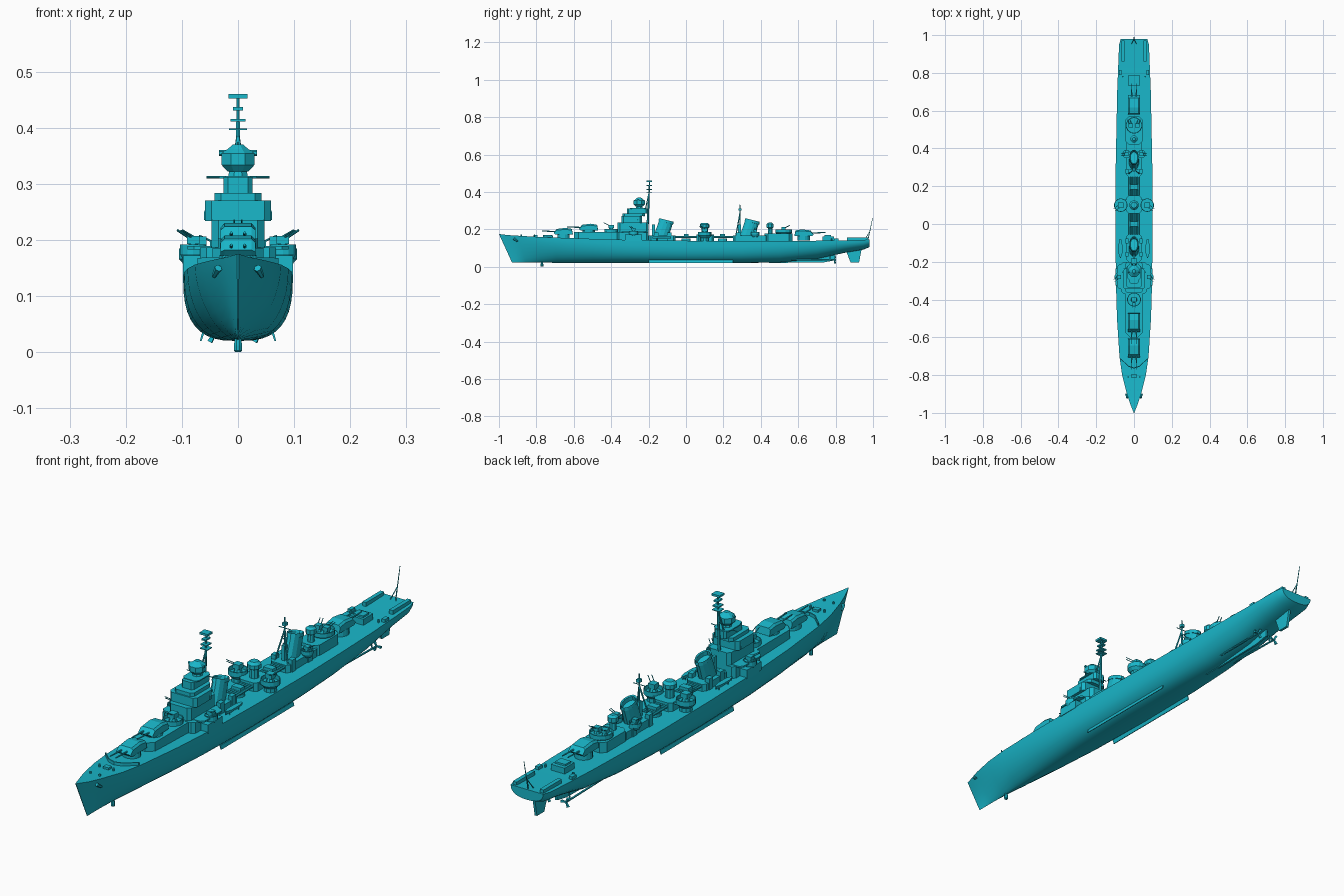
import bpy, math
from mathutils import Vector

if "Cube" in bpy.data.objects:
    bpy.data.objects.remove(bpy.data.objects["Cube"])

paint = bpy.data.materials.new("teal_paint")
paint.diffuse_color = (0.01, 0.48, 0.6, 1)
paint.use_nodes = True
paint.node_tree.nodes["Principled BSDF"].inputs["Base Color"].default_value = paint.diffuse_color


def loft(name, rings, closed=True):
    """Skin a list of equal-length rings and cap both ends."""
    n = len(rings[0])
    verts = [tuple(p) for r in rings for p in r]
    faces = [(i * n + j, i * n + (j + 1) % n, (i + 1) * n + (j + 1) % n, (i + 1) * n + j)
             for i in range(len(rings) - 1) for j in range(n)]
    if closed:
        faces += [tuple(range(n))[::-1], tuple(range((len(rings) - 1) * n, len(rings) * n))]
    me = bpy.data.meshes.new(name)
    me.from_pydata(verts, [], faces)
    me.materials.append(paint)
    ob = bpy.data.objects.new(name, me)
    bpy.context.collection.objects.link(ob)
    bpy.context.view_layer.objects.active = ob
    for o in bpy.context.selected_objects:
        o.select_set(False)
    ob.select_set(True)
    bpy.ops.object.mode_set(mode='EDIT')
    bpy.ops.mesh.select_all(action='SELECT')
    bpy.ops.mesh.normals_make_consistent(inside=False)
    bpy.ops.object.mode_set(mode='OBJECT')
    return ob


def prism(name, pts, z0, z1):
    return loft(name, [[(x, y, z) for x, y in pts] for z in (z0, z1)])


def box(name, x0, x1, y0, y1, z0, z1):
    return prism(name, [(x0, y0), (x1, y0), (x1, y1), (x0, y1)], z0, z1)


def house(name, hw, y0, y1, z0, z1, c=0.012):
    """Deckhouse with chamfered plan corners."""
    return prism(name, [(-hw + c, y0), (hw - c, y0), (hw, y0 + c), (hw, y1 - c),
                        (hw - c, y1), (-hw + c, y1), (-hw, y1 - c), (-hw, y0 + c)], z0, z1)


def circle(x, y, z, r, n=12, ry=None):
    return [(x + r * math.cos(2 * math.pi * (k + .5) / n),
             y + (ry or r) * math.sin(2 * math.pi * (k + .5) / n), z) for k in range(n)]


def turn(name, x, y, prof, n=12):
    """Lathe a (radius, z) profile about a vertical axis."""
    return loft(name, [circle(x, y, z, r, n) for r, z in prof])


def rod(name, p, q, r, r2=None, n=6):
    p, q = Vector(p), Vector(q)
    rot = (q - p).to_track_quat('Z', 'Y')
    return loft(name, [[c + rot @ Vector(v) for v in circle(0, 0, 0, s, n)]
                       for c, s in ((p, r), (q, r2 or r))])


def side_profile(name, pts, x0, x1):
    return loft(name, [[(x, y, z) for y, z in pts] for x in (x0, x1)])


# Hull: y, half width, deck z, keel z, section fullness, stem rake
stations = [(-1, .0015, .175, .022, 1.5, .07), (-.95, .021, .169, .022, 1.3, .055),
            (-.9, .038, .166, .022, 1.3, .045), (-.8, .063, .16, .022, 1.5, .025),
            (-.7, .077, .156, .021, 1.7, .01), (-.5, .09, .149, .02, 2.1, 0),
            (-.3, .096, .143, .02, 2.5, 0), (0, .098, .139, .02, 2.8, 0),
            (.3, .097, .137, .02, 2.6, 0), (.5, .093, .137, .023, 2.3, 0),
            (.7, .089, .139, .042, 2.2, 0), (.85, .083, .141, .075, 2.2, 0),
            (.95, .079, .144, .092, 2.4, 0), (.98, .07, .145, .105, 2.4, 0)]
rings = []
for y, w, zd, zk, n, rake in stations:
    half = []
    for k in range(11):
        t = k / 10 * math.pi / 2
        c = max(math.cos(t), 0) ** (2 / n) if k < 10 else 0
        half.append((w * math.sin(t) ** (2 / n), y + rake * c, zd - (zd - zk) * c))
    rings.append(half + [(-x, yy, z) for x, yy, z in half[:0:-1]])
hull = loft("hull", rings)
bpy.ops.object.shade_smooth_by_angle(angle=math.radians(35))

# Underwater fittings
side_profile("skeg", [(.35, .04), (.45, .02), (.74, .024), (.8, .035), (.8, .07), (.6, .05)], -.004, .004)
side_profile("rudder", [(.85, .1), (.94, .1), (.925, .022), (.88, .022)], -.005, .005)
turn("sonar_dome", 0, -.77, [(.005, .03), (.008, .012), (.008, .003), (.005, 0)], 8)
for s in (-1, 1):
    rod("propeller_shaft", (s * .035, .4, .04), (s * .04, .8, .036), .004)
    rod("shaft_strut", (s * .04, .77, .036), (s * .03, .77, .08), .003)
    for k in range(3):
        a = k * 2.094
        rod("propeller_blade", (s * .04, .795, .036),
            (s * .04 + .02 * math.cos(a), .797, .036 + .02 * math.sin(a)), .003, .006, 4)
    loft("bilge_keel", [[(s * .06, y, .035), (s * .064, y, .035), (s * .068, y, .02), (s * .065, y, .02)]
                        for y in (-.2, .25)])
    rod("anchor", (s * .035, -.92, .15), (s * .043, -.9, .135), .007, .004)

# Breakwater and bow fittings
for s in (-1, 1):
    loft("breakwater", [[(x, y, z), (x, y + .005, z), (x, y + .005, z + .014), (x, y, z + .014)]
                        for x, y, z in ((0, -.765, .156), (s * .03, -.755, .156), (s * .072, -.715, .154))])
    for y, x in ((-.88, .02), (-.81, .03), (.78, .06), (.9, .062)):
        turn("bollard", s * x, y, [(.004, .14), (.004, .152 if y > 0 else .172)], 6)
box("anchor_windlass", -.012, .012, -.815, -.795, .155, .169)


# Main twin gun turrets
def turret(name, y, z, d):
    turn(name + "_base", 0, y, [(.033, z - .02), (.033, z + .005)], 14)
    prof = [(-.042, .004), (-.052, .014), (-.036, .034), (.012, .04), (.045, .034), (.05, .006)]
    loft(name + "_house", [[(x, y + d * a, z + b * k) for a, b in prof]
                           for x, k in ((-.031, .8), (-.024, 1), (.024, 1), (.031, .8))])
    for s in (-1, 1):
        rod(name + "_barrel", (s * .012, y - d * .04, z + .02), (s * .012, y - d * .115, z + .023), .0035, .0025)


turret("forward_turret", -.655, .168, 1)
turret("raised_turret", -.52, .19, 1)
turret("aft_turret", .63, .16, -1)
house("forward_deckhouse", .045, -.6, -.34, .14, .186, .025)
box("aft_locker", -.03, .03, .73, .79, .137, .163)
box("aft_locker_top", -.022, .022, .74, .775, .163, .17)


# Light anti-aircraft mounts; (dx, dy) is the aiming direction
def aa_gun(name, x, y, z, dx, dy, k=1.0):
    turn(name + "_pedestal", x, y, [(.016 * k, z), (.011 * k, z + .018 * k)], 8)
    box(name + "_mount", x - .014 * k, x + .014 * k, y - .014 * k, y + .014 * k, z + .016 * k, z + .034 * k)
    for o in (-.007 * k, .007 * k):
        p = Vector((x - dy * o, y + dx * o, z + .026 * k))
        rod(name + "_barrel", p, p + Vector((dx * .042, dy * .042, .02)) * k, .002, .0014)


def tub(name, x, y, r, z0, z1):
    turn(name, x, y, [(r * .7, z0 - .012), (r, z0), (r, z1), (r * .9, z1), (r * .9, z0 + .004)], 14)


tub("bow_gun_tub", 0, -.4, .037, .186, .203)
aa_gun("bow_gun", 0, -.4, .19, 0, -1)

# Bridge tower
house("bridge_lower_house", .068, -.37, -.2, .138, .187)
house("bridge_wing_deck", .09, -.345, -.215, .183, .189)
house("bridge_middle_house", .047, -.365, -.2, .187, .236)
house("bridge_upper_house", .059, -.345, -.235, .234, .27)
house("bridge_open_rail", .042, -.34, -.22, .27, .284)
house("director_tower", .026, -.315, -.205, .284, .312, .008)
house("yard_platform", .034, -.3, -.21, .31, .314)
turn("director_stalk", 0, -.25, [(.02, .31), (.016, .325)], 8)
turn("fire_director", 0, -.25, [(.02, .322), (.032, .334), (.032, .354), (.02, .362), (.01, .37)], 8)
rod("rangefinder", (-.034, -.255, .355), (.034, -.255, .355), .005)
rod("signal_yard", (-.056, -.235, .312), (.056, -.235, .312), .002)
for s in (-1, 1):
    box("bridge_side_house", s * .055, s * .098, -.325, -.235, .138, .172)
    tub("wing_gun_tub", s * .08, -.28, .024, .175, .192)
    aa_gun("wing_gun", s * .08, -.28, .18, s * .75, -.6, .8)
    turn("searchlight", s * .053, -.255, [(.008, .236), (.008, .25), (.005, .256)], 8)

# Foremast with radars
rod("foremast", (0, -.205, .23), (0, -.195, .455), .006, .003)
for s in (-1, 1):
    rod("foremast_leg", (s * .018, -.225, .27), (0, -.2, .385), .003)
for z, w, h in ((.452, .017, .008), (.431, .009, .006), (.411, .013, .005), (.396, .016, .003)):
    box("mast_radar", -w, w, -.212, -.182, z, z + h)


# Funnels
def funnel(name, y, z):
    out = []
    for dy, zf, zr, hw, hl in ((-.012, z, z, .027, .042), (.012, .247, .226, .023, .037),
                               (.012, .247, .226, .026, .041), (.015, .26, .24, .025, .039),
                               (.015, .256, .236, .021, .034), (.01, .24, .22, .02, .032)):
        out.append([(px, py + dy + y, zf + (zr - zf) * (py / hl + 1) / 2)
                    for px, py, _ in circle(0, 0, 0, hw, 12, hl)])
    loft(name, out)
    box(name + "_steam_pipe", -.006, .006, y - .062, y - .045, z, .225)


funnel("forward_funnel", -.12, .165)
funnel("aft_funnel", .34, .165)
house("forward_casing", .042, -.2, -.055, .137, .167)
house("aft_casing", .042, .25, .44, .135, .167)
for s in (-1, 1):
    for y in (-.16, -.09, .28, .38):
        box("casing_vent", s * .028, s * .046, y - .012, y + .012, .137, .184)
    # Ship's boat on its davits
    loft("ship_boat", [[(s * .072 - w, y, .162), (s * .072 + w, y, .162), (s * .072 + w * .5, y, .15),
                        (s * .072 - w * .5, y, .15)] for y, w in ((-.18, .002), (-.155, .01), (-.11, .01), (-.08, .004))])
    for y in (-.155, -.1):
        rod("boat_davit", (s * .072, y, .135), (s * .072, y, .152), .002)

# Torpedo tube banks
for y in (0, .195):
    turn("torpedo_turntable", 0, y, [(.026, .136), (.026, .15)], 12)
    for k in range(5):
        x = (k - 2) * .0115
        rod("torpedo_tube", (x, y - .058, .158), (x, y + .058, .158), .0057, n=8)
    box("torpedo_hood", -.02, .02, y - .012, y + .014, .16, .174)

# Midships gun platform spanning the beam
house("midships_house", .04, .055, .15, .137, .172)
house("midships_platform", .085, .075, .13, .164, .171, .01)
turn("midships_tower", 0, .1, [(.018, .17), (.018, .205), (.026, .21), (.026, .225), (.016, .235)], 10)
for s in (-1, 1):
    turn("midships_sponson", s * .07, .1, [(.024, .136), (.024, .165)], 10)
    tub("midships_gun_tub", s * .07, .1, .036, .166, .185)
    aa_gun("midships_gun", s * .07, .1, .172, s * .8, -.6)

# Tripod mainmast
rod("mainmast", (0, .29, .16), (0, .288, .332), .004, .002)
for s in (-1, 1):
    rod("mainmast_leg", (s * .034, .262, .14), (0, .288, .285), .003)
rod("mainmast_yard", (-.025, .288, .29), (.025, .288, .29), .0018)
box("mainmast_lamp", -.007, .007, .281, .297, .3, .312)

# After gun platforms
house("after_house", .045, .42, .57, .136, .178, .018)
turn("after_director", 0, .45, [(.014, .17), (.012, .205), (.02, .21), (.02, .228), (.01, .236)], 8)
tub("after_gun_tub", 0, .522, .044, .182, .198)
for s in (-1, 1):
    aa_gun("after_gun", s * .017, .522, .184, s * .3, .95, .8)
    tub("after_side_tub", s * .04, .37, .022, .172, .186)
    aa_gun("after_side_gun", s * .04, .37, .176, s, 0, .7)

# Stern racks and flagstaff
for s in (-1, 1):
    box("depth_charge_rack", s * .05, s * .066, .86, .972, .14, .157)
    box("depth_charge_thrower", s * .065, s * .08, .79, .815, .138, .152)
    rod("flagstaff_brace", (s * .012, .955, .143), (0, .98, .185), .0018)
rod("flagstaff", (0, .972, .14), (0, .998, .26), .0022, .0012)
